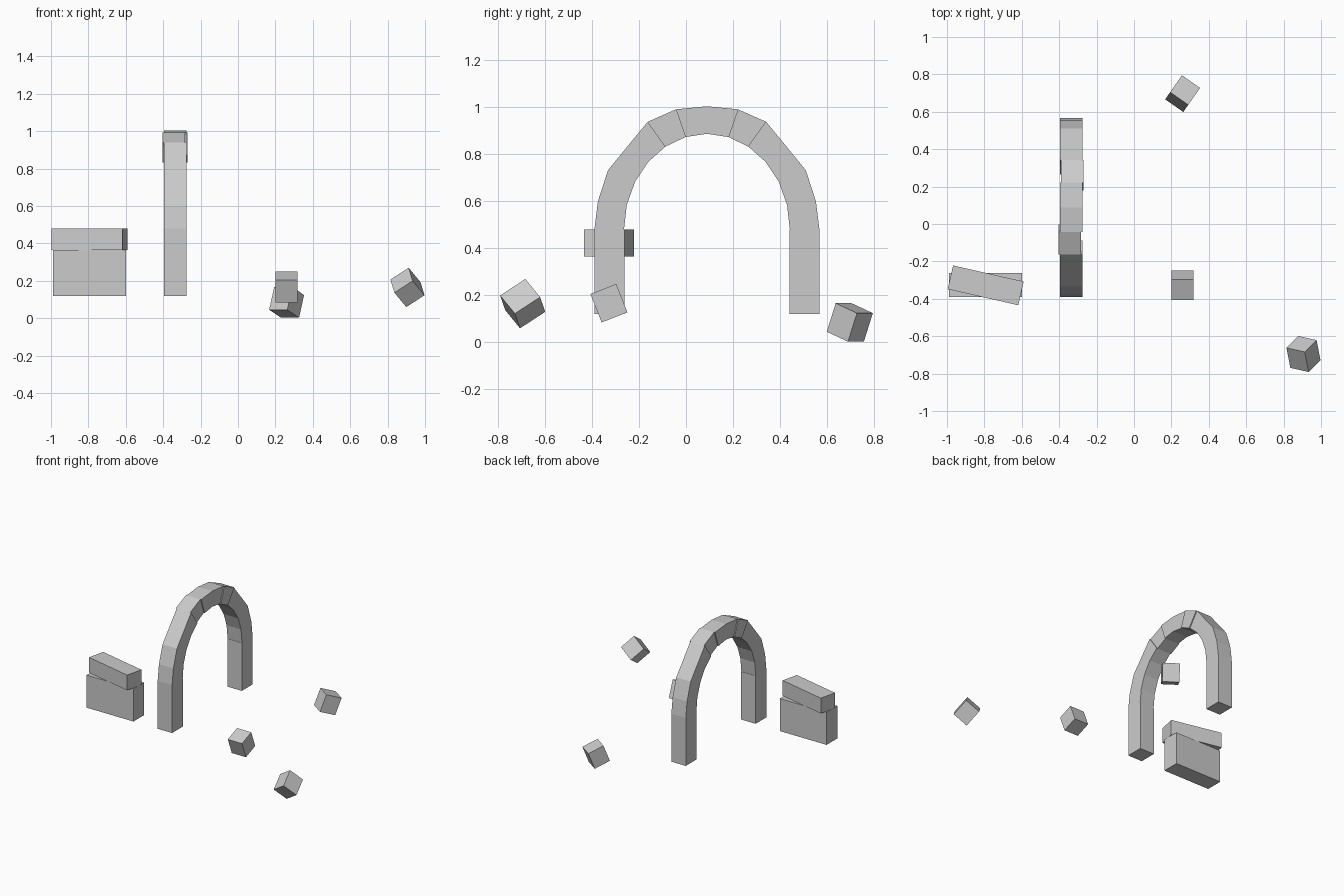
import bpy, bmesh
from math import radians, sin, cos
from mathutils import Vector, Matrix, Euler

if "Cube" in bpy.data.objects:
    bpy.data.objects.remove(bpy.data.objects["Cube"])


def finish(name, bm, matrix=None):
    bmesh.ops.recalc_face_normals(bm, faces=bm.faces)
    me = bpy.data.meshes.new(name)
    bm.to_mesh(me)
    bm.free()
    ob = bpy.data.objects.new(name, me)
    bpy.context.collection.objects.link(ob)
    if matrix is not None:
        ob.matrix_world = matrix
    return ob


def box(name, centre, size, rot=None):
    rot = rot or Matrix.Identity(3)
    bm = bmesh.new()
    bmesh.ops.create_cube(bm, size=1)
    bmesh.ops.scale(bm, vec=size, verts=bm.verts)
    return finish(name, bm, Matrix.Translation(centre) @ rot.to_4x4())


def euler(x, z):
    return Euler((radians(x), 0, radians(z))).to_matrix()


def wedge(name, profile, x, width):
    # a (y, z) profile extruded along x
    bm = bmesh.new()
    face = bm.faces.new([bm.verts.new((x - width / 2, y, z)) for y, z in profile])
    ext = bmesh.ops.extrude_face_region(bm, geom=[face])["geom"]
    verts = [g for g in ext if isinstance(g, bmesh.types.BMVert)]
    bmesh.ops.translate(bm, verts=verts, vec=(width, 0, 0))
    # close the starting side if the extrusion consumed it
    bmesh.ops.holes_fill(bm, edges=bm.edges, sides=0)
    return finish(name, bm)


# arch posts
AX, AY, SPRING, W = -0.336, 0.089, 0.48, 0.12
for side, label in ((-1, "front"), (1, "back")):
    box(f"arch_post_{label}", (AX, AY + side * 0.415, 0.30), (W, 0.128, 0.36))

# arch stones: 15 degree wedges, one in each half slipped sideways
outer = [(0.479, 0), (0.464, 0.12), (0.421, 0.253), (0.336, 0.357),
         (0.252, 0.459), (0.132, 0.512), (0, 0.525)]
inner = [(0.353 * cos(radians(15 * i)), 0.408 * sin(radians(15 * i))) for i in range(7)]
for side, label in ((-1, "front"), (1, "back")):
    for i in range(6):
        quad = [inner[i], outer[i], outer[i + 1], inner[i + 1]]
        pts = [(AY + side * y, SPRING + z) for y, z in quad]
        slip = side * 0.007 if i == 4 else 0
        wedge(f"arch_stone_{label}_{i + 1}", pts, AX + slip, W)

# stacked wall blocks
box("wall_block_lower", (-0.793, -0.325, 0.2425), (0.39, 0.128, 0.245))
box("wall_block_upper", (-0.793, -0.328, 0.4235), (0.387, 0.13, 0.115), euler(0, -12.8))

# loose tumbled stones
STONE = (0.118, 0.118, 0.13)
box("loose_stone_middle", (0.259, -0.328, 0.167), STONE, euler(21.5, 0))
box("loose_stone_back", (0.260, 0.697, 0.085), STONE, euler(-21, -35))
up = Vector((0.021, -0.107, -0.07)).normalized()
across = Vector((-0.096, 0.019, -0.064))
across = (across - up * across.dot(up)).normalized()
tumble = Matrix((across, up.cross(across), up)).transposed()
box("loose_stone_front", (0.906, -0.695, 0.165), STONE, tumble)
